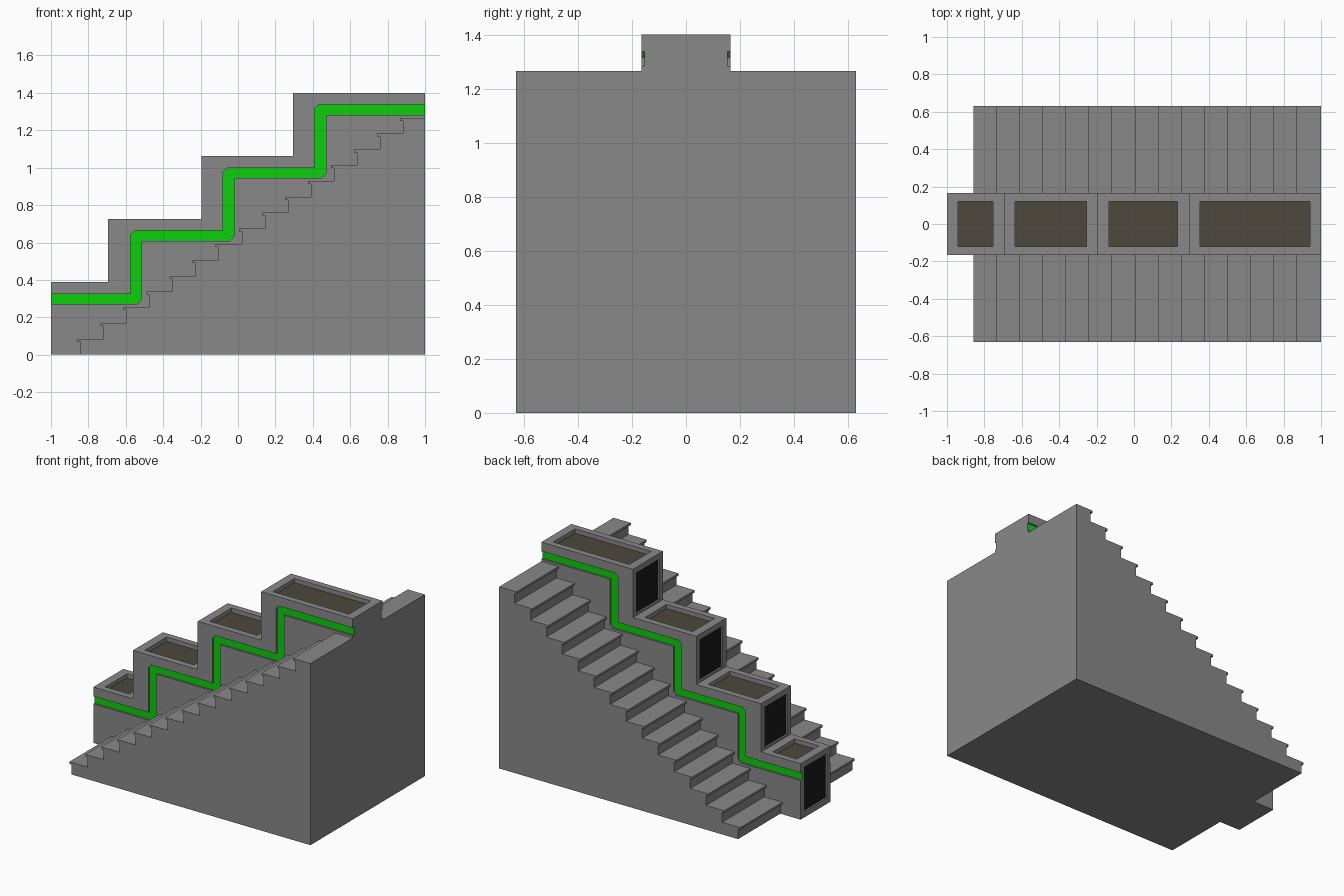
import bpy, bmesh

if "Cube" in bpy.data.objects:
    bpy.data.objects.remove(bpy.data.objects["Cube"])


def material(name, rgb):
    m = bpy.data.materials.new(name)
    m.diffuse_color = (*rgb, 1)
    m.use_nodes = True
    m.node_tree.nodes["Principled BSDF"].inputs["Base Color"].default_value = m.diffuse_color
    return m


GREY = material("concrete grey", (0.25, 0.25, 0.25))
GREEN = material("bright green", (0.004, 0.62, 0.004))
SOIL = material("soil brown", (0.075, 0.065, 0.047))
BLACK = material("panel black", (0.01, 0.01, 0.01))


def add_object(name, bm, mat):
    bmesh.ops.recalc_face_normals(bm, faces=bm.faces)
    me = bpy.data.meshes.new(name)
    bm.to_mesh(me)
    bm.free()
    ob = bpy.data.objects.new(name, me)
    bpy.context.collection.objects.link(ob)
    me.materials.append(mat)
    return ob


def extrude_profile(name, pts, y0, y1, mat):
    """Extrude an x-z outline between two y positions."""
    bm = bmesh.new()
    face = bm.faces.new([bm.verts.new((x, y0, z)) for x, z in pts])
    out = bmesh.ops.extrude_face_region(bm, geom=[face])["geom"]
    moved = [v for v in out if isinstance(v, bmesh.types.BMVert)]
    bmesh.ops.translate(bm, verts=moved, vec=(0, y1 - y0, 0))
    return add_object(name, bm, mat)


def boxes(name, items, mat):
    """One object of boxes given as (x0, x1, half_y, z0, z1)."""
    bm = bmesh.new()
    for x0, x1, hy, z0, z1 in items:
        vs = bmesh.ops.create_cube(bm, size=1)["verts"]
        bmesh.ops.scale(bm, verts=vs, vec=(x1 - x0, 2 * hy, z1 - z0))
        bmesh.ops.translate(bm, verts=vs, vec=((x0 + x1) / 2, 0, (z0 + z1) / 2))
    return add_object(name, bm, mat)


# Staircase with overhanging nosings
STEPS, RUN, RISE = 15, 0.1233, 0.0844
profile = [(1, 0)]
for i in range(STEPS):
    x, z = -0.843 + i * RUN, i * RISE
    profile += [(x, z), (x, z + RISE - 0.015),
                (x - 0.016, z + RISE - 0.015), (x - 0.016, z + RISE)]
profile.append((1, STEPS * RISE))
extrude_profile("staircase", profile, -0.63, 0.63, GREY)

# Stepped planter outlines
HALF, CORE = 0.165, 0.151
blocks = [(-1, -0.695, 0.39), (-0.695, -0.195, 0.727),
          (-0.195, 0.293, 1.063), (0.293, 1, 1.40)]
top = []
for x0, x1, z in blocks:
    top += [(x0, z), (x1, z)]
base = [(1, 1.23), (-0.8, 0), (-1, 0)]

# Upper and lower edges of the green band
W, H, C = 0.03, 0.027, 0.022
levels = [0.299, 0.636, 0.972, 1.31]
upper, lower = [(-1, levels[0] + H)], [(-1, levels[0] - H)]
for x, a, b in zip((-0.545, -0.05, 0.44), levels, levels[1:]):
    upper += [(x - W, a + H), (x - W, b + H - C), (x - W + C, b + H)]
    lower += [(x + W - C, a - H), (x + W, a - H + C), (x + W, b - H)]
upper.append((1, levels[-1] + H))
lower.append((1, levels[-1] - H))

# Planter core with recessed tops and front faces
core = extrude_profile("planter_core", top + base, -CORE, CORE, GREY)
cuts, soil, panels = [], [], []
floor = -0.035
for x0, x1, z in blocks:
    a, b = x0 + 0.06, x1 - 0.06
    cuts.append((a, b, 0.12, z - 0.035, z + 0.05))
    soil.append((a, b, 0.12, z - 0.038, z - 0.030))
    bottom = floor + 0.075 if x0 == -1 else floor + 0.012
    cuts.append((x0 - 0.05, x0 + 0.018, 0.125, bottom, z - 0.04))
    panels.append((x0 + 0.012, x0 + 0.020, 0.125, bottom, z - 0.04))
    floor = z
cutter = boxes("recess_cutter", cuts, GREY)
cutter.hide_render = True
mod = core.modifiers.new("recesses", "BOOLEAN")
mod.operation, mod.object, mod.solver = "DIFFERENCE", cutter, "EXACT"
graph = bpy.context.evaluated_depsgraph_get()
cut_mesh = bpy.data.meshes.new_from_object(core.evaluated_get(graph))
core.modifiers.clear()
core.data = cut_mesh
bpy.data.objects.remove(cutter)

boxes("planter_soil", soil, SOIL)
boxes("front_panels", panels, BLACK)

# Side skins leave a groove, with the green band at its floor
for side, s in (("front", -1), ("back", 1)):
    extrude_profile(side + "_upper_skin", top + upper[::-1], s * CORE, s * HALF, GREY)
    extrude_profile(side + "_lower_skin", lower + base, s * CORE, s * HALF, GREY)
    extrude_profile(side + "_green_band", upper + lower[::-1],
                    s * (CORE - 0.001), s * (CORE + 0.002), GREEN)
